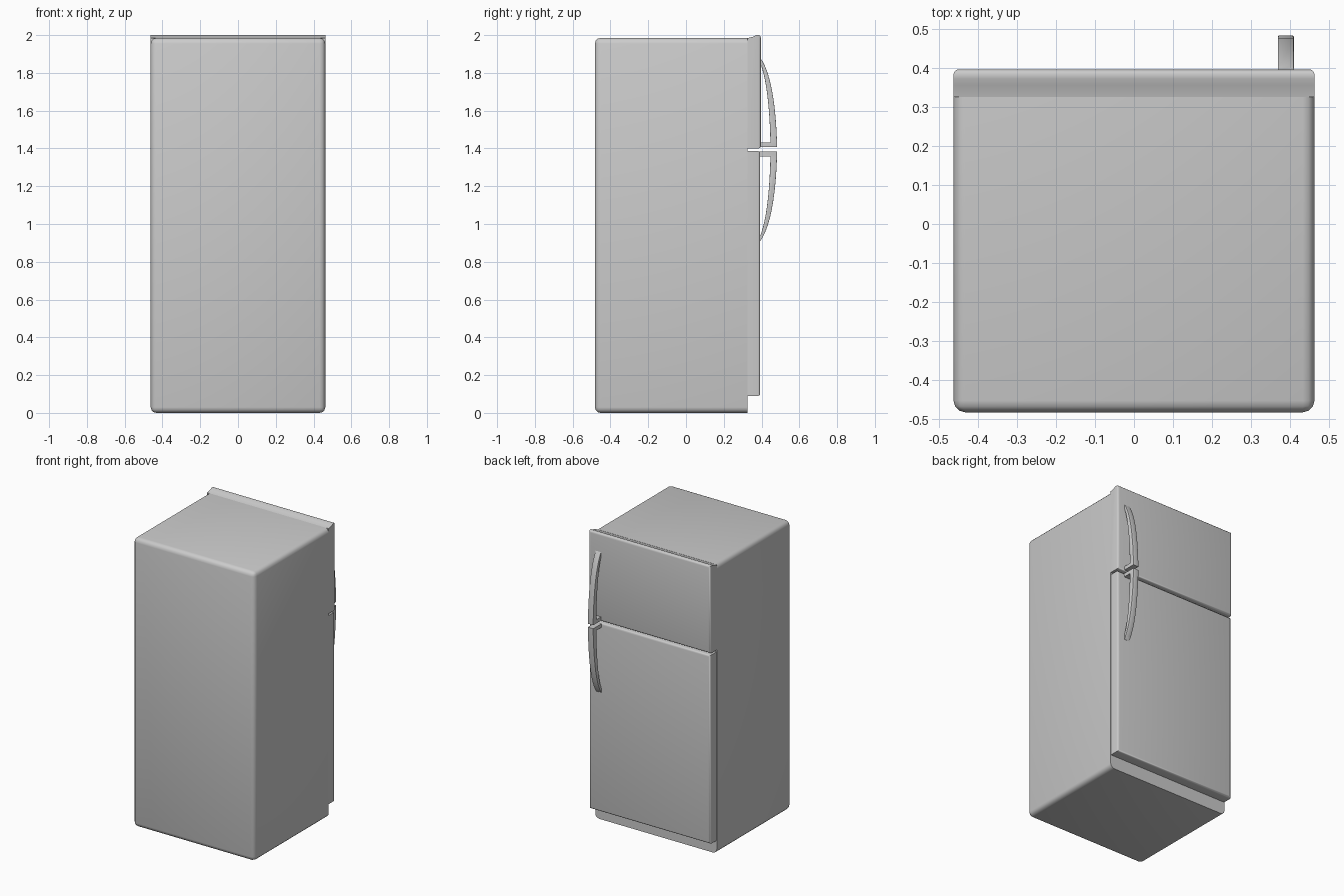
import bpy, bmesh

if "Cube" in bpy.data.objects:
    bpy.data.objects.remove(bpy.data.objects["Cube"])

HALF_W = 0.462      # half width of the cabinet
FRONT = 0.325       # plane where the doors meet the cabinet


def extrude_profile(name, profile, x0, x1, width, segments, pick):
    """Extrude a (y, z) outline along x and round the edges chosen by pick."""
    bm = bmesh.new()
    a = [bm.verts.new((x0, y, z)) for y, z in profile]
    b = [bm.verts.new((x1, y, z)) for y, z in profile]
    bm.faces.new(a)
    bm.faces.new(b[::-1])
    n = len(a)
    for i in range(n):
        j = (i + 1) % n
        bm.faces.new((a[j], a[i], b[i], b[j]))
    bmesh.ops.recalc_face_normals(bm, faces=bm.faces[:])
    edges = [e for e in bm.edges if pick(e)]
    bmesh.ops.bevel(bm, geom=edges, offset=width, segments=segments,
                    profile=0.5, affect='EDGES', clamp_overlap=True)
    mesh = bpy.data.meshes.new(name)
    bm.to_mesh(mesh)
    bm.free()
    ob = bpy.data.objects.new(name, mesh)
    bpy.context.collection.objects.link(ob)
    bpy.ops.object.select_all(action='DESELECT')
    ob.select_set(True)
    bpy.context.view_layer.objects.active = ob
    bpy.ops.object.shade_smooth_by_angle(angle=0.6)
    return ob


def on_front(y):
    return lambda e: all(v.co.y > y - 0.001 for v in e.verts)


def curve(p0, p1, p2, steps=10):
    return [tuple((1 - t)**2 * a + 2 * t * (1 - t) * b + t * t * c
                  for a, b, c in zip(p0, p1, p2))
            for t in (i / steps for i in range(steps + 1))]


# Cabinet: all edges rounded except the open front rim
extrude_profile(
    "cabinet", [(-0.482, 0), (FRONT, 0), (FRONT, 1.985), (-0.482, 1.985)],
    -HALF_W, HALF_W, 0.03, 3,
    lambda e: not all(v.co.y > FRONT - 0.001 for v in e.verts))

# Freezer door with a raised lip along its top
extrude_profile(
    "freezer_door",
    [(FRONT, 1.40), (0.396, 1.40), (0.396, 2.0), (0.372, 2.0),
     (0.355, 1.991), (FRONT, 1.984)],
    -HALF_W, HALF_W, 0.013, 3, on_front(0.396))

# Main door, ending above the kick plate
extrude_profile(
    "main_door", [(FRONT, 0.09), (0.393, 0.09), (0.393, 1.386), (FRONT, 1.386)],
    -HALF_W + 0.002, HALF_W - 0.002, 0.013, 3, on_front(0.393))

# Bowed handles, mirrored across the gap between the doors
outer = curve((0.39, 1.885), (0.47, 1.78), (0.482, 1.43))
inner = curve((0.39, 1.86), (0.44, 1.74), (0.447, 1.432))
handle = outer + [(0.482, 1.407), (0.39, 1.407), (0.39, 1.432)] + inner[::-1]
for name, flip in (("freezer_handle", False), ("main_handle", True)):
    outline = [(y, 2.79 - z if flip else z) for y, z in handle]
    extrude_profile(
        name, outline, 0.368, 0.409, 0.006, 2,
        lambda e: abs(e.verts[0].co.x - e.verts[1].co.x) < 1e-5
        and min(v.co.y for v in e.verts) > 0.391)
